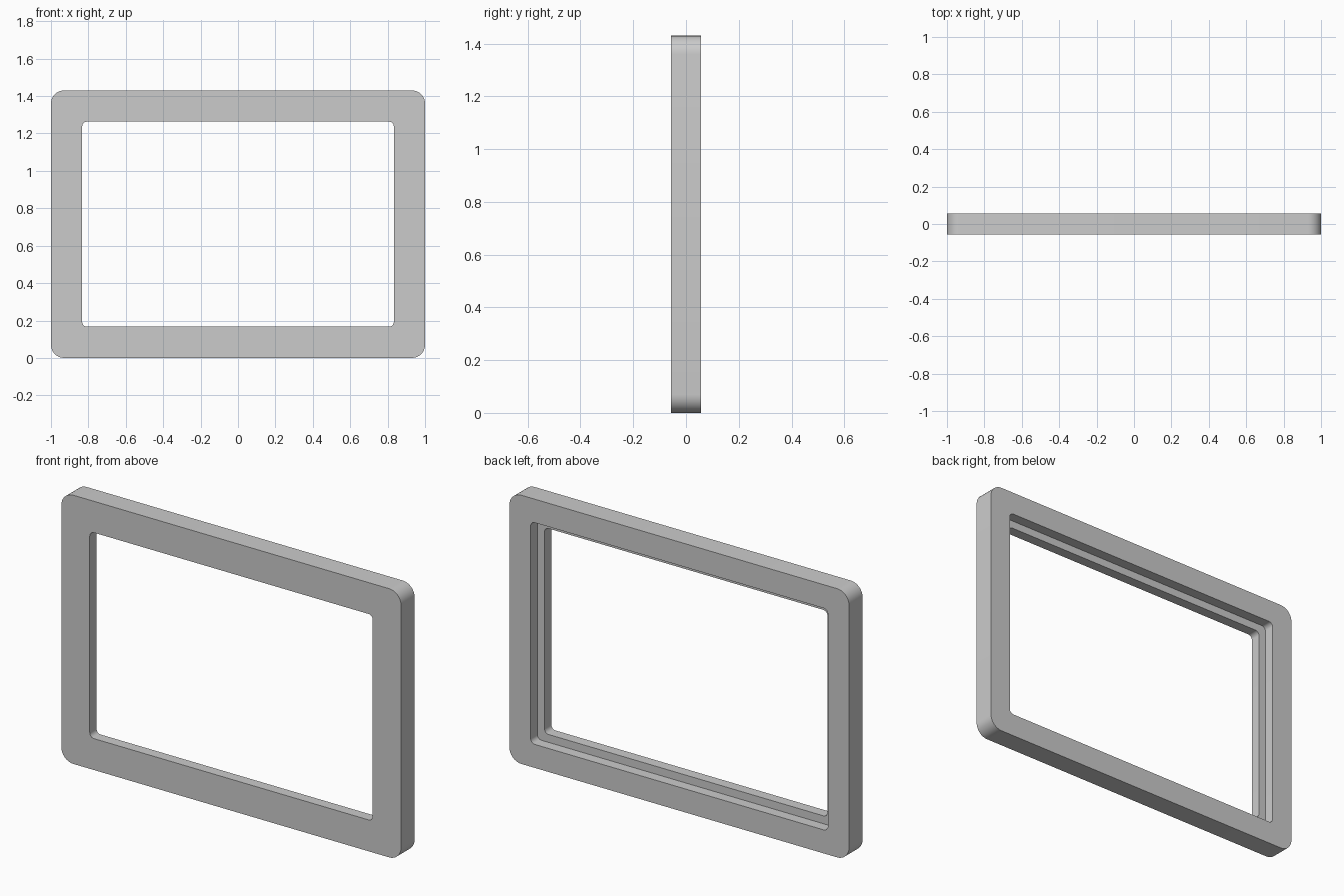
import bpy, bmesh
from math import sin, cos, pi

if "Cube" in bpy.data.objects:
    bpy.data.objects.remove(bpy.data.objects["Cube"])

HEIGHT, HALF_DEPTH, SEGMENTS = 1.43, 0.057, 8


def rounded_loop(bm, inset, radius, y):
    """Rounded rectangle, inset from the outer border, at depth y."""
    hx, hz = 1 - inset - radius, HEIGHT / 2 - inset - radius
    loop = []
    for i, (sx, sz) in enumerate([(1, 1), (-1, 1), (-1, -1), (1, -1)]):
        for s in range(SEGMENTS + 1):
            a = (i + s / SEGMENTS) * pi / 2
            loop.append(bm.verts.new((sx * hx + radius * cos(a), y,
                                      HEIGHT / 2 + sz * hz + radius * sin(a))))
    return loop


bm = bmesh.new()
# Closed cross-section: (inset, corner radius, y), with a stepped rebate at the back
section = [
    (0.0, 0.07, -HALF_DEPTH),
    (0.0, 0.07, HALF_DEPTH),
    (0.125, 0.025, HALF_DEPTH),
    (0.125, 0.025, 0.0),
    (0.167, 0.025, 0.0),
    (0.167, 0.025, -HALF_DEPTH),
]
loops = [rounded_loop(bm, *p) for p in section]
for k, a in enumerate(loops):
    b = loops[(k + 1) % len(loops)]
    for i in range(len(a)):
        j = (i + 1) % len(a)
        bm.faces.new((a[i], a[j], b[j], b[i]))
bmesh.ops.recalc_face_normals(bm, faces=bm.faces)

# Picture frame
mesh = bpy.data.meshes.new("picture_frame")
bm.to_mesh(mesh)
bm.free()
frame = bpy.data.objects.new("picture_frame", mesh)
bpy.context.collection.objects.link(frame)
bpy.context.view_layer.objects.active = frame
frame.select_set(True)
bpy.ops.object.shade_smooth_by_angle()
